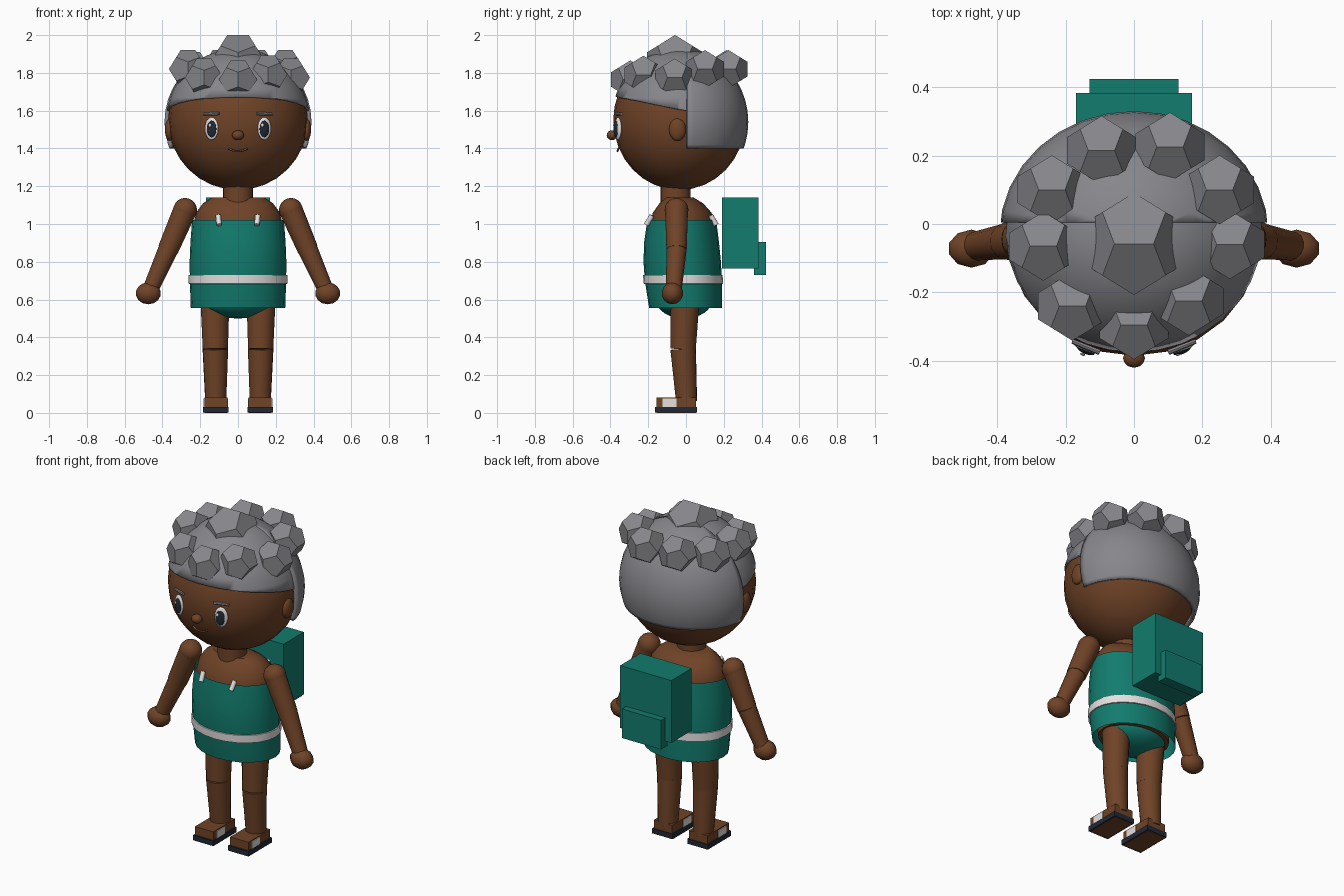
import bpy, bmesh, math
from mathutils import Vector, Matrix

if "Cube" in bpy.data.objects:
    bpy.data.objects.remove(bpy.data.objects["Cube"])


def material(name, rgb):
    m = bpy.data.materials.new(name)
    m.use_nodes = True
    m.diffuse_color = (*rgb, 1)
    node = next(n for n in m.node_tree.nodes if n.type == 'BSDF_PRINCIPLED')
    node.inputs["Base Color"].default_value = (*rgb, 1)
    return m


skin = material("brown skin", (0.16, 0.056, 0.02))
teal = material("teal cloth", (0.006, 0.2, 0.155))
grey = material("grey hair", (0.24, 0.24, 0.26))
white = material("soft white", (0.78, 0.75, 0.74))
navy = material("dark navy", (0.015, 0.022, 0.035))
lip = material("lip brown", (0.22, 0.085, 0.04))


def finish(bm, name, mat, smooth=True):
    bmesh.ops.recalc_face_normals(bm, faces=bm.faces)
    mesh = bpy.data.meshes.new(name)
    bm.to_mesh(mesh)
    bm.free()
    mesh.materials.append(mat)
    ob = bpy.data.objects.new(name, mesh)
    bpy.context.collection.objects.link(ob)
    if smooth:
        bpy.ops.object.select_all(action='DESELECT')
        ob.select_set(True)
        bpy.context.view_layer.objects.active = ob
        bpy.ops.object.shade_smooth_by_angle(angle=math.radians(40))
    return ob


def ball_mesh(loc, scale, turn=0, seg=24, rings=16):
    bm = bmesh.new()
    m = Matrix.Translation(loc) @ Matrix.Rotation(turn, 4, 'Z') @ Matrix.Diagonal((*scale, 1))
    bmesh.ops.create_uvsphere(bm, u_segments=seg, v_segments=rings, radius=1, matrix=m)
    return bm


def ball(name, mat, loc, scale, turn=0, seg=24, rings=16):
    return finish(ball_mesh(loc, scale, turn, seg, rings), name, mat)


def box(name, mat, low, high):
    low, high = Vector(low), Vector(high)
    bm = bmesh.new()
    m = Matrix.Translation((low + high) / 2) @ Matrix.Diagonal((*(high - low), 1))
    bmesh.ops.create_cube(bm, size=1, matrix=m)
    return finish(bm, name, mat, False)


def limb(name, mat, a, b, ra, rb, seg=14):
    a, b = Vector(a), Vector(b)
    bm = bmesh.new()
    turn = (b - a).to_track_quat('Z', 'Y').to_matrix().to_4x4()
    bmesh.ops.create_cone(bm, cap_ends=True, segments=seg, radius1=ra, radius2=rb,
                          depth=(b - a).length, matrix=Matrix.Translation((a + b) / 2) @ turn)
    return finish(bm, name, mat)


def loft(name, mat, rings, caps=True, seg=24):
    """Stack of ellipses, each given as z, x radius, front y, back y."""
    bm = bmesh.new()
    rows = []
    for z, rx, front, back in rings:
        rows.append([bm.verts.new((rx * math.cos(t), (front + back) / 2 + (back - front) / 2 * math.sin(t), z))
                     for t in (math.tau * i / seg for i in range(seg))])
    for lower, upper in zip(rows, rows[1:]):
        for i in range(seg):
            j = (i + 1) % seg
            bm.faces.new((lower[i], lower[j], upper[j], upper[i]))
    if caps:
        bm.faces.new(rows[0])
        bm.faces.new(rows[-1])
    return finish(bm, name, mat)


def hair_shell(name, loc, scale, cuts):
    """Thin ellipsoid shell, cut away on the far side of each plane."""
    bm = ball_mesh(loc, scale, 0, 32, 20)
    for point, normal in cuts:
        bmesh.ops.bisect_plane(bm, geom=bm.verts[:] + bm.edges[:] + bm.faces[:],
                               plane_co=point, plane_no=normal, clear_inner=True)
    ob = finish(bm, name, grey)
    mod = ob.modifiers.new("thickness", 'SOLIDIFY')
    mod.thickness = 0.02
    mod.offset = -1


def curl(name, loc, r):
    """Twelve-sided curl with an edge on top."""
    g = (1 + 5 ** 0.5) / 2
    pts = [(x, y, z) for x in (-1, 1) for y in (-1, 1) for z in (-1, 1)]
    for a in (-1, 1):
        for b in (-1, 1):
            pts += [(a / g, 0, b * g), (0, a * g, b / g), (a * g, b / g, 0)]
    bm = bmesh.new()
    for p in pts:
        bm.verts.new(Vector(loc) + Vector(p).normalized() * r)
    bmesh.ops.convex_hull(bm, input=bm.verts[:])
    bmesh.ops.dissolve_limit(bm, angle_limit=0.05, verts=bm.verts[:], edges=bm.edges[:])
    finish(bm, name, grey, False)


# Head, nose and neck
ball("head", skin, (0, -0.035, 1.55), (0.37, 0.35, 0.37))
ball("nose", skin, (0, -0.392, 1.47), (0.032, 0.028, 0.026), seg=12, rings=8)
limb("neck", skin, (0, -0.055, 1.1), (0, -0.055, 1.22), 0.08, 0.08, 20)

# Mouth
curve = bpy.data.curves.new("mouth", 'CURVE')
curve.dimensions = '3D'
curve.bevel_depth = 0.005
curve.bevel_resolution = 1
line = curve.splines.new('POLY')
line.points.add(8)
for i, p in enumerate(line.points):
    u = i / 4 - 1
    p.co = (0.05 * u, -0.363 + 0.006 * u * u, 1.385 + 0.015 * u * u, 1)
curve.materials.append(lip)
bpy.context.collection.objects.link(bpy.data.objects.new("mouth", curve))

# Hair cap, back shell and curls
hair_shell("hair_cap", (0, -0.035, 1.55), (0.38, 0.36, 0.38), [((0, 0, 1.6), (0, 0.2, 1))])
hair_shell("hair_back", (0, -0.03, 1.54), (0.393, 0.36, 0.39),
           [((0, 0.005, 0), (0, 1, 0)), ((0, 0, 1.4), (0, 0, 1))])
curl("curl_top", (0, -0.058, 1.851), 0.16)
curls = [(-0.095, 0.215, 1.82), (0.105, 0.225, 1.82), (0.25, 0.1, 1.82), (0.28, -0.06, 1.775),
         (0.16, -0.225, 1.79), (0, -0.295, 1.765), (-0.18, -0.24, 1.775),
         (-0.265, -0.065, 1.82), (-0.24, 0.1, 1.81)]
for i, spot in enumerate(curls):
    curl(f"curl_{i + 1}", spot, 0.108)

# Torso, tunic, belt and shorts
loft("torso", skin, [(0.575, 0.21, -0.17, 0.16), (0.8, 0.23, -0.2, 0.165), (1.0, 0.235, -0.195, 0.155),
                     (1.06, 0.222, -0.175, 0.135), (1.11, 0.185, -0.14, 0.09), (1.14, 0.14, -0.11, 0.04)])
tunic = loft("tunic", teal, [(0.555, 0.25, -0.195, 0.19), (0.7, 0.255, -0.218, 0.19),
                             (0.8, 0.256, -0.225, 0.185), (0.9, 0.252, -0.222, 0.175),
                             (1.02, 0.243, -0.205, 0.16)], caps=False)
loft("belt", white, [(0.683, 0.255, -0.215, 0.19), (0.684, 0.261, -0.225, 0.196),
                     (0.73, 0.261, -0.227, 0.194), (0.731, 0.255, -0.218, 0.188)], caps=False)
ball("shorts", teal, (0, -0.01, 0.6), (0.2, 0.15, 0.1))

# Backpack
box("backpack", teal, (-0.17, 0.19, 0.765), (0.17, 0.383, 1.14))
box("backpack_pocket", teal, (-0.13, 0.36, 0.73), (0.13, 0.423, 0.905))

for s, side in ((1, "left"), (-1, "right")):
    # Face details
    turn = s * 0.37
    ball(f"{side}_eye", white, (s * 0.14, -0.36, 1.505), (0.038, 0.014, 0.06), turn)
    ball(f"{side}_pupil", navy, (s * 0.14, -0.37, 1.503), (0.027, 0.01, 0.044), turn)
    ball(f"{side}_eye_glint", white, (s * 0.14 - 0.01, -0.381, 1.523), (0.008, 0.004, 0.01), turn, 8, 6)
    limb(f"{side}_eyebrow", grey, (s * 0.1, -0.374, 1.585), (s * 0.18, -0.342, 1.582), 0.009, 0.008, 8)
    ball(f"{side}_ear", skin, (s * 0.362, -0.045, 1.5), (0.025, 0.045, 0.06), seg=16, rings=10)

    # Strap pegs
    limb(f"{side}_front_peg", white, (s * 0.1, -0.21, 0.995), (s * 0.105, -0.18, 1.045), 0.014, 0.014, 10)
    limb(f"{side}_back_peg", white, (s * 0.1, 0.16, 0.995), (s * 0.105, 0.13, 1.045), 0.014, 0.014, 10)

    # Arms
    shoulder, elbow, wrist = (s * 0.28, -0.05, 1.075), (s * 0.37, -0.05, 0.865), (s * 0.465, -0.065, 0.65)
    ball(f"{side}_shoulder", skin, shoulder, (0.063, 0.063, 0.063), seg=16, rings=10)
    limb(f"{side}_upper_arm", skin, shoulder, elbow, 0.062, 0.055)
    limb(f"{side}_forearm", skin, elbow, wrist, 0.053, 0.042)
    ball(f"{side}_hand", skin, (s * 0.475, -0.072, 0.633), (0.07, 0.057, 0.058), seg=10, rings=7)

    # Legs
    limb(f"{side}_thigh", skin, (s * 0.122, -0.005, 0.6), (s * 0.12, -0.015, 0.338), 0.078, 0.068, 16)
    limb(f"{side}_shin", skin, (s * 0.12, -0.015, 0.338), (s * 0.118, 0.003, 0.06), 0.068, 0.056, 16)

    # Shoes with side patches
    x = s * 0.117
    box(f"{side}_shoe", skin, (x - 0.061, -0.155, 0), (x + 0.061, 0.052, 0.082))
    box(f"{side}_sole", navy, (x - 0.068, -0.165, 0.002), (x + 0.068, 0.057, 0.032))
    box(f"{side}_shoe_patch", white, (x - 0.065, -0.125, 0.032), (x + 0.065, -0.05, 0.076))
